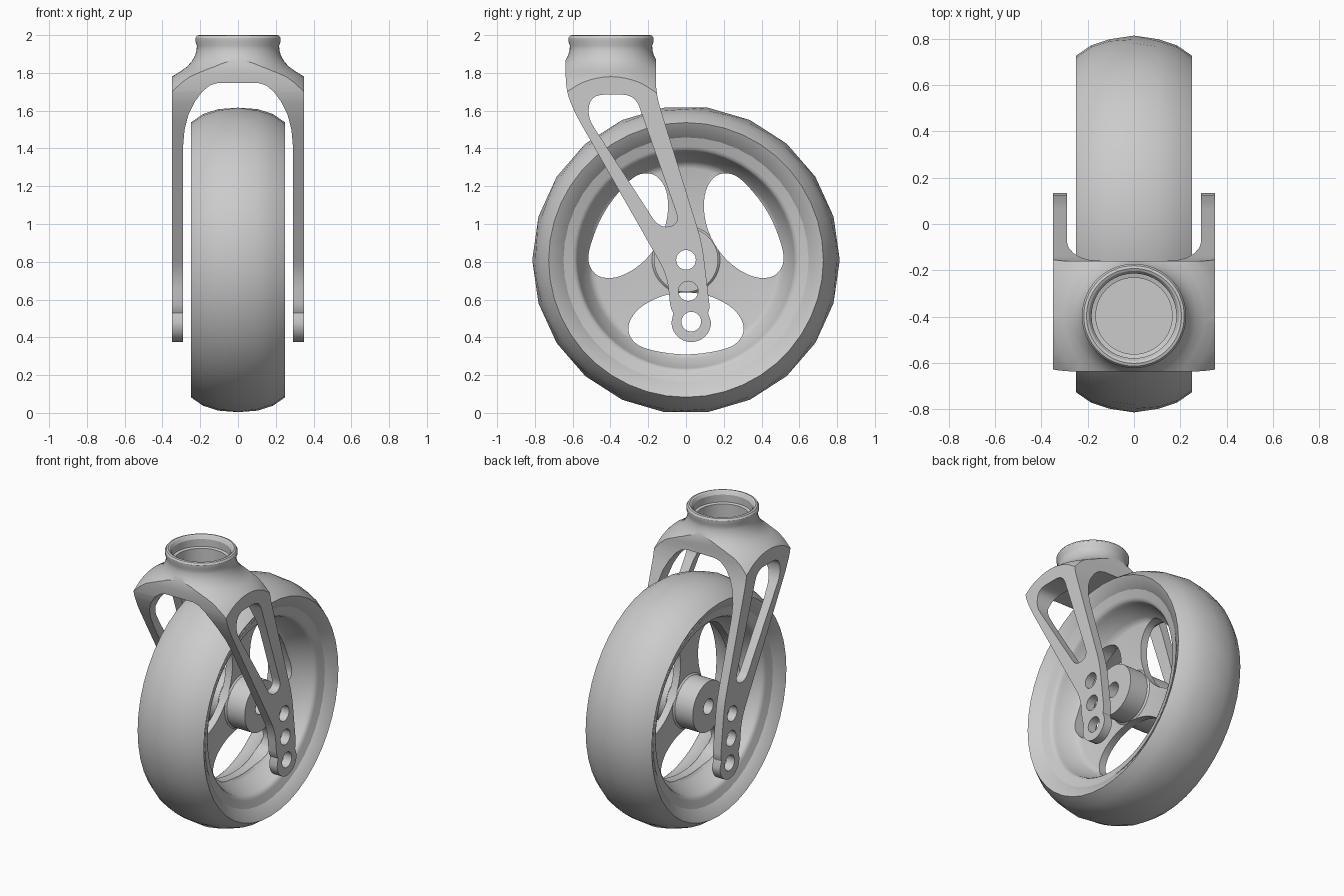
import bpy, bmesh, math
from mathutils import Vector

if "Cube" in bpy.data.objects:
    bpy.data.objects.remove(bpy.data.objects["Cube"])


def make(name, bm):
    bmesh.ops.remove_doubles(bm, verts=bm.verts, dist=1e-5)
    bmesh.ops.recalc_face_normals(bm, faces=bm.faces)
    me = bpy.data.meshes.new(name)
    bm.to_mesh(me)
    bm.free()
    ob = bpy.data.objects.new(name, me)
    bpy.context.collection.objects.link(ob)
    return ob


def select(ob):
    bpy.ops.object.select_all(action='DESELECT')
    ob.select_set(True)
    bpy.context.view_layer.objects.active = ob


def smooth(ob, deg=35):
    select(ob)
    bpy.ops.object.shade_smooth_by_angle(angle=math.radians(deg))


def rounded(pts, d, n=6):
    """Round the corners of a closed outline with small curves."""
    out = []
    for i, p in enumerate(pts):
        p = Vector(p)
        a, b = Vector(pts[i - 1]) - p, Vector(pts[(i + 1) % len(pts)]) - p
        a = p + a.normalized() * min(d, a.length * .48)
        b = p + b.normalized() * min(d, b.length * .48)
        for k in range(n + 1):
            t = k / n
            out.append(a * (1 - t) ** 2 + p * 2 * t * (1 - t) + b * t * t)
    return out


def prism(name, pts, lo, hi, axis):
    """Extrude an outline along x (points are y,z) or along y (points are x,z)."""
    bm = bmesh.new()
    rings = []
    for h in (lo, hi):
        rings.append([bm.verts.new((h, p[0], p[1]) if axis == 'x' else (p[0], h, p[1])) for p in pts])
    n = len(pts)
    bm.faces.new(rings[0])
    bm.faces.new(rings[1][::-1])
    for i in range(n):
        j = (i + 1) % n
        bm.faces.new((rings[0][i], rings[0][j], rings[1][j], rings[1][i]))
    return make(name, bm)


def lathe(name, prof, segs, place, closed=True):
    """Revolve (radius, height) points; place maps (radial a, radial b, height) to xyz."""
    bm = bmesh.new()
    rings = []
    for s in range(segs):
        t = 2 * math.pi * s / segs
        rings.append([bm.verts.new(place(r * math.cos(t), r * math.sin(t), h)) for r, h in prof])
    m = len(prof)
    for s in range(segs):
        A, B = rings[s], rings[(s + 1) % segs]
        for i in range(m if closed else m - 1):
            j = (i + 1) % m
            bm.faces.new((A[i], A[j], B[j], B[i]))
    return make(name, bm)


def boolean(ob, cutter, op='DIFFERENCE'):
    cutter.hide_render = True
    select(ob)
    mod = ob.modifiers.new('cut', 'BOOLEAN')
    mod.operation, mod.object, mod.solver = op, cutter, 'EXACT'
    bpy.ops.object.modifier_apply(modifier=mod.name)
    bpy.data.objects.remove(cutter)


def circle(y, z, r, n=32):
    return [(y + r * math.cos(2 * math.pi * k / n), z + r * math.sin(2 * math.pi * k / n)) for k in range(n)]


AXLE = 0.81
STEM_Y = -0.397


def on_axle(a, b, h):
    return (h, a, AXLE + b)


def on_stem(a, b, h):
    return (a, STEM_Y + b, h)


def mirrored(half):
    return half + [(r, -h) for r, h in reversed(half) if h > 1e-6]


# Tyre: ring whose crown line has 22 flats
section = mirrored([(.814, 0), (.798, .105), (.772, .185), (.727, .25), (.65, .205), (.60, .12)])
tyre = lathe('tyre', section, 44, on_axle)
for s in range(1, 44, 2):
    co = tyre.data.vertices[s * len(section)].co
    co.y *= .99
    co.z = AXLE + (co.z - AXLE) * .99
smooth(tyre)

# Wheel: rim, web and hub in one turned section
half = [(.66, .16), (.655, .205), (.60, .186), (.585, .18), (.575, .165), (.57, .145), (.522, .05), (.505, .032),
        (.485, .025), (.18, .025), (.17, .035), (.17, .17), (.052, .17)]
wheel = lathe('wheel', mirrored(half), 72, on_axle)

# Three rounded openings in the web
side = [(.48, .19), (.44, .28), (.36, .315), (.27, .27), (.205, .17)]
hole = [(.507, 0)] + side + [(.173, .06), (.173, -.06)] + [(u, -v) for u, v in reversed(side)]
for deg in (-90, 30, 150):
    c, s = math.cos(math.radians(deg)), math.sin(math.radians(deg))
    pts = [(u * c - v * s, AXLE + u * s + v * c) for u, v in rounded(hole, .2, 4)]
    boolean(wheel, prism('web_cutter', pts, -.1, .1, 'x'))
smooth(wheel)

# Fork: side outline (rounded foot, two leg edges, square neck block) extruded across the width
foot = [(.028 + .105 * math.cos(t), .48 + .105 * math.sin(t))
        for t in [-math.pi * k / 16 for k in range(17)]]
edges = rounded([(-.077, .50), (-.10, .73), (-.59, 1.59), (-.637, 1.71), (-.637, 2.05),
                 (-.16, 2.05), (-.16, 1.69), (.085, .90), (.133, .50)], .08, 5)
edges = [p for p in edges if .52 < p[1] < 1.9]
rear = [p for p in edges if p[0] < -.25 or (p[0] < -.05 and p[1] < 1.0)]
front = [p for p in edges if p not in rear]
fork = prism('fork', foot + rear + [(-.637, 2.05), (-.16, 2.05)] + front, -.35, .35, 'x')

# Flared crown and neck with a blind stem socket
crown = [(0, 1.80), (.165, 1.80), (.165, 1.92), (.183, 1.925), (.183, 1.975), (.195, 1.995), (.205, 2.0),
         (.217, 1.997), (.225, 1.985), (.225, 1.965), (.218, 1.945), (.219, 1.92), (.228, 1.89),
         (.245, 1.86), (.27, 1.833), (.305, 1.808), (.35, 1.78), (.385, 1.745), (.42, 1.70),
         (.47, 1.63), (1.5, 1.0), (1.5, 0), (0, 0)]
boolean(fork, lathe('crown_shape', crown, 64, on_stem, False), 'INTERSECT')

# Arched gap for the wheel
arch = [(.29, 0), (.29, 1.42), (.283, 1.50), (.262, 1.58), (.23, 1.645), (.19, 1.70), (.15, 1.733), (.106, 1.747)]
boolean(fork, prism('gap_cutter', arch + [(-x, z) for x, z in reversed(arch)], -1.2, 1.2, 'y'))

# Tapered windows and axle holes in the legs
window = rounded([(-.525, 1.57), (-.50, 1.685), (-.27, 1.685), (-.03, 1.0), (-.14, .975)], .07)
boolean(fork, prism('window_cutter', window, -.5, .5, 'x'))
for y, z in ((0, AXLE), (.012, .645), (.028, .483)):
    boolean(fork, prism('axle_cutter', circle(y, z, .052), -.5, .5, 'x'))
smooth(fork, 30)
